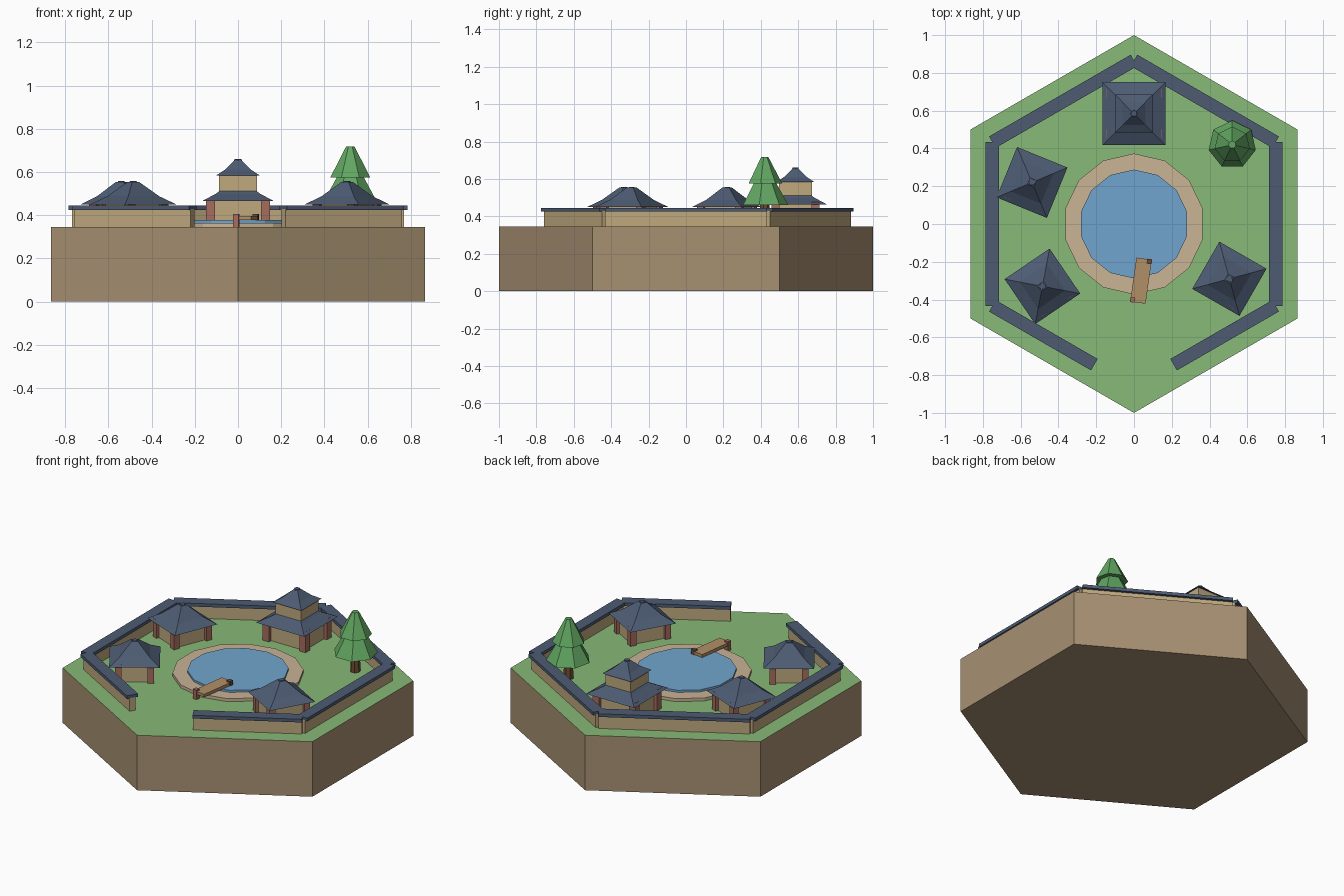
import bpy, bmesh, math
from mathutils import Matrix, Vector

if "Cube" in bpy.data.objects:
    bpy.data.objects.remove(bpy.data.objects["Cube"])

G = 0.345  # ground level


def material(name, rgb):
    m = bpy.data.materials.new(name)
    m.diffuse_color = [(c / 255) ** 2.2 for c in rgb] + [1]
    m.use_nodes = True
    m.node_tree.nodes["Principled BSDF"].inputs["Base Color"].default_value = m.diffuse_color
    return m


EARTH = material("earth", (165, 143, 113))
GRASS = material("grass", (134, 184, 118))
TILE = material("roof_tile", (78, 92, 114))
PLASTER = material("plaster", (190, 168, 126))
POST = material("red_wood", (165, 108, 94))
STONE = material("stone", (200, 178, 148))
WATER = material("water", (112, 163, 204))
PLANK = material("plank", (176, 142, 104))
BARK = material("bark", (110, 78, 55))
LEAF = material("leaf", (98, 165, 98))


def finish(name, bm, mat, loc, rot):
    bmesh.ops.recalc_face_normals(bm, faces=bm.faces)
    me = bpy.data.meshes.new(name)
    bm.to_mesh(me)
    bm.free()
    me.materials.append(mat)
    ob = bpy.data.objects.new(name, me)
    ob.location = loc
    ob.rotation_euler.z = rot
    bpy.context.collection.objects.link(ob)
    return ob


def loft(name, rings, sides, mat, loc=(0, 0, 0), rot=0.0, start=math.pi / 2):
    """Closed stack of regular polygons given as (radius, z)."""
    bm = bmesh.new()
    loops = []
    for r, z in rings:
        angles = [start + math.tau * i / sides for i in range(sides)]
        loops.append([bm.verts.new((r * math.cos(a), r * math.sin(a), z)) for a in angles])
    for a, b in zip(loops, loops[1:]):
        for i in range(sides):
            j = (i + 1) % sides
            bm.faces.new((a[i], a[j], b[j], b[i]))
    bm.faces.new(loops[0])
    bm.faces.new(loops[-1])
    return finish(name, bm, mat, loc, rot)


def box(name, x, y, z0, z1, mat, loc, rot=0.0):
    bm = bmesh.new()
    bmesh.ops.create_cube(bm, size=1, matrix=Matrix.Diagonal((x, y, z1 - z0, 1)))
    return finish(name, bm, mat, (loc[0], loc[1], (z0 + z1) / 2), rot)


def roof(name, half, z, mid, h, loc, rot):
    """Square hipped roof with a flared eave and a small cap."""
    d = half * math.sqrt(2)
    rings = [(d, z), (0.6 * d, z + mid), (0.13 * d, z + h)]
    loft(name, rings, 4, TILE, (*loc, 0), rot, math.pi / 4)
    loft(name + "_cap", [(0.02, z + h - 0.012), (0.016, z + h + 0.003)], 8, TILE, (*loc, 0), rot)


def house(name, loc, half, eave, mid, h):
    """Pavilion turned to face the pond."""
    rot = math.atan2(-loc[1], -loc[0])
    s = half / 0.167
    px, py = 0.107 * s, 0.127 * s
    box(name + "_walls", 2 * px, 2 * py, G, eave + 0.003, PLASTER, loc, rot)
    for i in (-1, 1):
        for j in (-1, 1):
            p = Matrix.Rotation(rot, 2) @ Vector((i * px, j * py))
            box(name + "_post", 0.043 * s, 0.043 * s, G, eave + 0.011, POST, p + Vector(loc), rot)
    roof(name + "_roof", half, eave, mid, h, loc, rot)


# Hexagonal ground block with grass on top
island = loft("ground_block", [(1, 0), (1, G)], 6, EARTH)
island.data.materials.append(GRASS)
for f in island.data.polygons:
    if f.normal.z > 0.9:
        f.material_index = 1

# Perimeter walls with tiled caps, open at the front corner
R = 0.866
corners = [Vector((R * math.cos(a), R * math.sin(a)))
           for a in (math.radians(-90 + 60 * i) for i in range(7))]
for i in range(6):
    a, b = corners[i], corners[i + 1]
    if i == 0:
        a = b.lerp(a, 0.72)
    if i == 5:
        b = a.lerp(b, 0.72)
    d, c = b - a, (a + b) / 2
    rot = math.atan2(d.y, d.x)
    box("wall", d.length, 0.036, G, 0.428, PLASTER, c, rot)
    box("wall_cap", d.length, 0.07, 0.425, 0.445, TILE, c, rot)

# Pond
loft("pond_rim", [(0.373, G - 0.01), (0.373, 0.364)], 14, STONE)
loft("pond_water", [(0.288, G), (0.288, 0.377)], 14, WATER)

# Jetty with two posts
jr = math.radians(-8)
jc = Vector((0.037, -0.30))
box("jetty_deck", 0.082, 0.235, 0.378, 0.397, PLANK, jc, jr)
for s in (-1, 1):
    p = jc + Matrix.Rotation(jr, 2) @ Vector((s * 0.03, s * 0.107))
    box("jetty_post", 0.026, 0.026, G, 0.406, BARK if s > 0 else POST, p, jr)

# Main two-storey hall
HALL = (0, 0.585)
house("hall", HALL, 0.167, 0.465, 0.036, 0.10)
box("hall_upper_walls", 0.175, 0.175, 0.48, 0.588, PLASTER, HALL)
roof("hall_upper_roof", 0.1, 0.585, 0.026, 0.073, HALL, 0)

# Three small pavilions
for loc in ((-0.54, 0.22), (0.505, -0.29), (-0.485, -0.33)):
    house("pavilion", loc, 0.144, 0.45, 0.038, 0.105)

# Conifer
T = (0.52, 0.42, 0)
loft("tree_trunk", [(0.03, G - 0.01), (0.025, 0.50)], 7, BARK, T)
loft("tree_lower_foliage", [(0.128, 0.46), (0.045, 0.61)], 7, LEAF, T)
loft("tree_upper_foliage", [(0.095, 0.575), (0.02, 0.718)], 7, LEAF, T)
